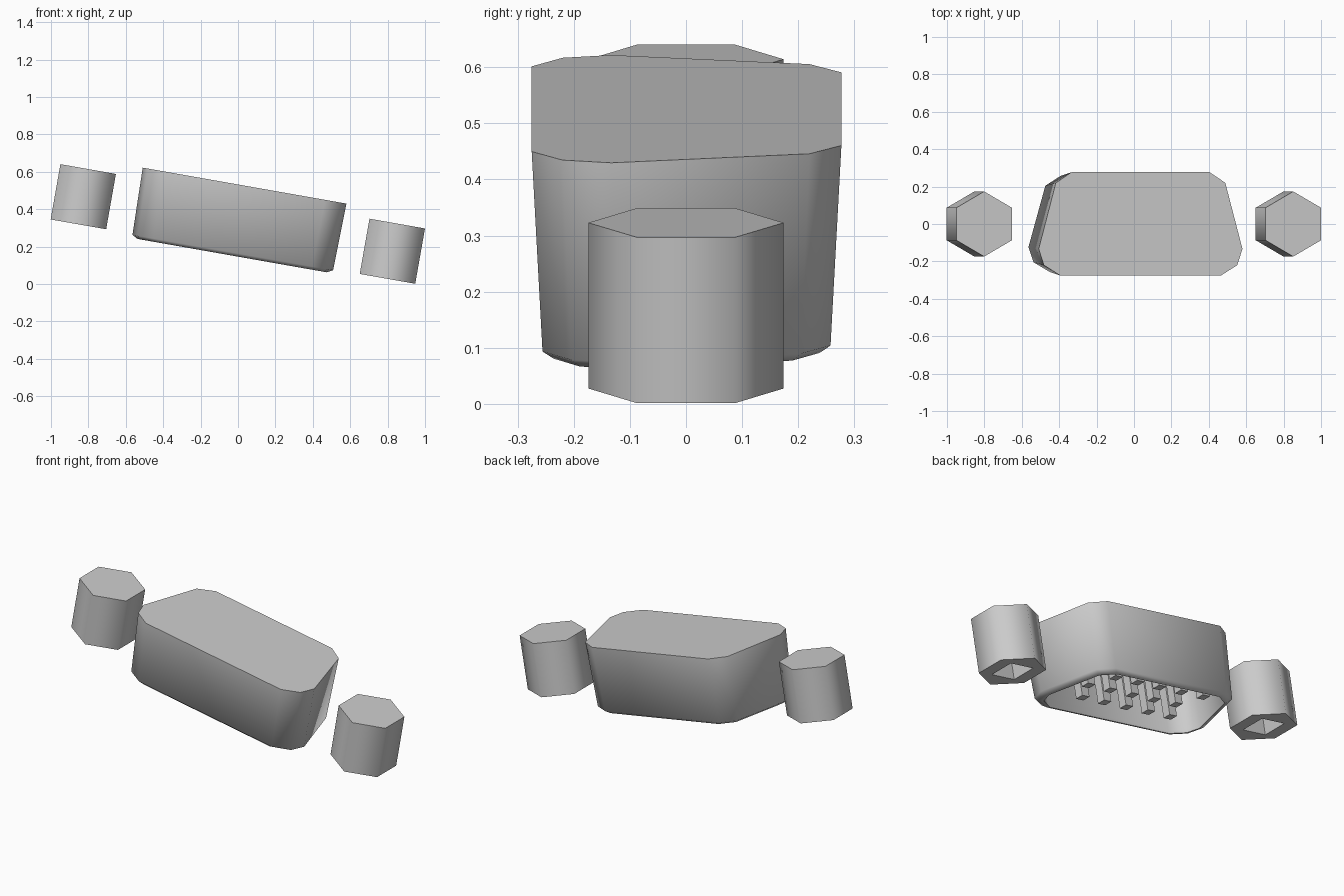
import bpy, bmesh, math
from mathutils import Matrix

if "Cube" in bpy.data.objects:
    bpy.data.objects.remove(bpy.data.objects["Cube"])

# whole connector leans 10 degrees about y
FRAME = Matrix.Translation((-0.027, 0, 0.173)) @ Matrix.Rotation(math.radians(10), 4, 'Y')


def finish(bm, name, angle):
    bmesh.ops.recalc_face_normals(bm, faces=bm.faces)
    me = bpy.data.meshes.new(name)
    bm.to_mesh(me)
    bm.free()
    ob = bpy.data.objects.new(name, me)
    bpy.context.collection.objects.link(ob)
    ob.matrix_world = FRAME
    if angle:
        bpy.ops.object.select_all(action='DESELECT')
        ob.select_set(True)
        bpy.context.view_layer.objects.active = ob
        bpy.ops.object.shade_smooth_by_angle(angle=math.radians(angle))
    return ob


def loft(bm, rings):
    """Skin equal-sized rings of points; cap the first and last. Returns vertex rings."""
    vs = [[bm.verts.new(p) for p in r] for r in rings]
    n = len(vs[0])
    for a, b in zip(vs, vs[1:]):
        for i in range(n):
            j = (i + 1) % n
            bm.faces.new((a[i], a[j], b[j], b[i]))
    return vs


def ring(n, r, cx, cy, z, turn):
    return [(cx + r * math.cos(turn + 2 * math.pi * i / n),
             cy + r * math.sin(turn + 2 * math.pi * i / n), z) for i in range(n)]


# D-shaped shell: solid at the top, hollow underneath with a rounded lip
half = [(0.437, -0.275), (0.525, -0.22), (0.553, -0.133), (0.46, 0.22), (0.375, 0.277)]
outline = half + [(-x, y) for x, y in reversed(half)]
levels = [(0.358, 1, 1), (-0.005, 0.985, 0.93), (-0.022, 0.93, 0.86),
          (-0.022, 0.91, 0.83), (0.0, 0.92, 0.86), (0.30, 0.935, 0.88)]
bm = bmesh.new()
vs = loft(bm, [[(x * sx, y * sy, z) for x, y in outline] for z, sx, sy in levels])
bm.faces.new(vs[0])
bm.faces.new(vs[-1])
finish(bm, "connector_shell", 65)

# hexagonal thumb screws with a square socket in the underside
for side, label in ((-1, "left"), (1, "right")):
    cx = side * 0.839
    bm = bmesh.new()
    body = loft(bm, [ring(6, 0.174, cx, 0, z, math.pi / 2) for z in (0.30, 0)])
    hole = loft(bm, [ring(4, 0.105, cx, 0, z, math.pi / 4) for z in (0, 0.2)])
    bm.faces.new(body[0])
    bm.faces.new(hole[1])
    loops = [e for e in bm.edges if all(abs(v.co.z) < 1e-5 for v in e.verts)]
    bmesh.ops.triangle_fill(bm, edges=loops, use_beauty=True)
    finish(bm, label + "_screw", 65)

# three staggered rows of five square pins inside the shell
bm = bmesh.new()
for y, shift in ((-0.13, -0.036), (0, 0.036), (0.13, -0.036)):
    for i in range(5):
        x = (i - 2) * 0.146 + shift
        pin = loft(bm, [ring(4, 0.034, x, y, z, math.pi / 4) for z in (0.30, 0.015)])
        bm.faces.new(pin[0])
        bm.faces.new(pin[1])
finish(bm, "contact_pins", 0)
